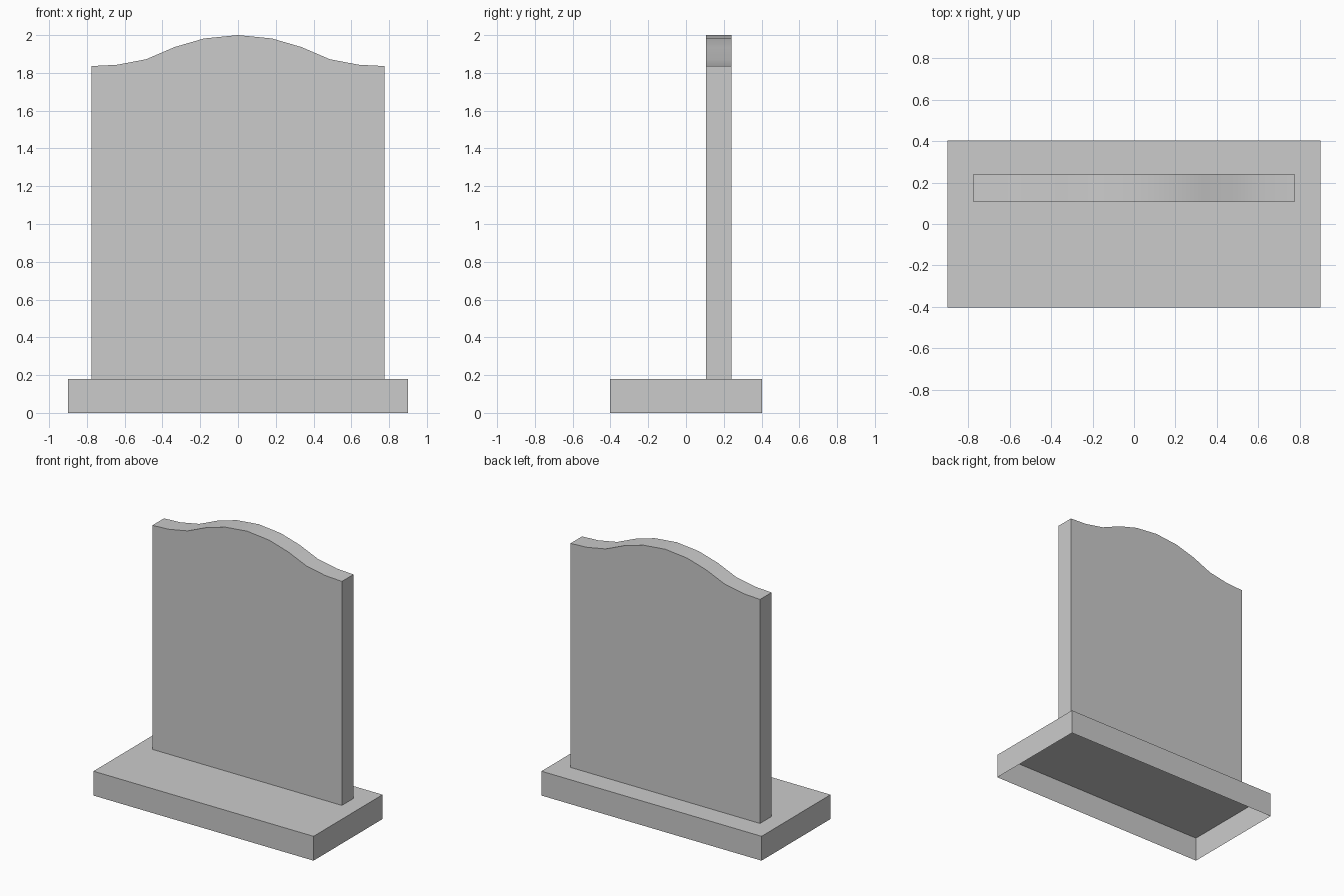
import bpy
import bmesh
import math

cube = bpy.data.objects.get("Cube")
if cube:
    bpy.data.objects.remove(cube, do_unlink=True)

stone = bpy.data.materials.new("grey stone")
stone.use_nodes = True
COLOUR = (0.6, 0.6, 0.6, 1)
stone.diffuse_color = COLOUR
stone.node_tree.nodes["Principled BSDF"].inputs["Base Color"].default_value = COLOUR


def prism(name, outline, offset, open_normal=None):
    """Extrude a planar outline along offset; optionally leave one side open."""
    bm = bmesh.new()
    face = bm.faces.new([bm.verts.new(p) for p in outline])
    ext = bmesh.ops.extrude_face_region(bm, geom=[face], use_keep_orig=True)
    moved = [g for g in ext["geom"] if isinstance(g, bmesh.types.BMVert)]
    bmesh.ops.translate(bm, verts=moved, vec=offset)
    bmesh.ops.recalc_face_normals(bm, faces=bm.faces)
    if open_normal:
        gone = [f for f in bm.faces
                if sum(a * b for a, b in zip(f.normal, open_normal)) > 0.99]
        bmesh.ops.delete(bm, geom=gone, context="FACES")
    mesh = bpy.data.meshes.new(name)
    bm.to_mesh(mesh)
    bm.free()
    mesh.materials.append(stone)
    obj = bpy.data.objects.new(name, mesh)
    bpy.context.collection.objects.link(obj)
    return obj


# Plinth: a shallow box, hollow underneath
W, D, H = 0.9, 0.403, 0.18
prism("plinth", [(-W, -D, 0), (W, -D, 0), (W, D, 0), (-W, D, 0)],
      (0, 0, H), open_normal=(0, 0, -1))

# Upright slab: mirrored wavy crown over straight sides
FRONT, BACK = 0.107, 0.242
crown = [(0.18, 1.982), (0.335, 1.937), (0.487, 1.872), (0.64, 1.843), (0.775, 1.836)]
right_half = [(-x, z) for x, z in reversed(crown)]
profile = [(-0.775, H)] + right_half + [(0, 2.0)] + crown + [(0.775, H)]
slab = prism("headstone_slab", [(x, FRONT, z) for x, z in profile],
             (0, BACK - FRONT, 0), open_normal=(0, 0, -1))

# Soft crown, sharp edges elsewhere
bpy.ops.object.select_all(action="DESELECT")
slab.select_set(True)
bpy.context.view_layer.objects.active = slab
bpy.ops.object.shade_smooth_by_angle(angle=math.radians(30))
